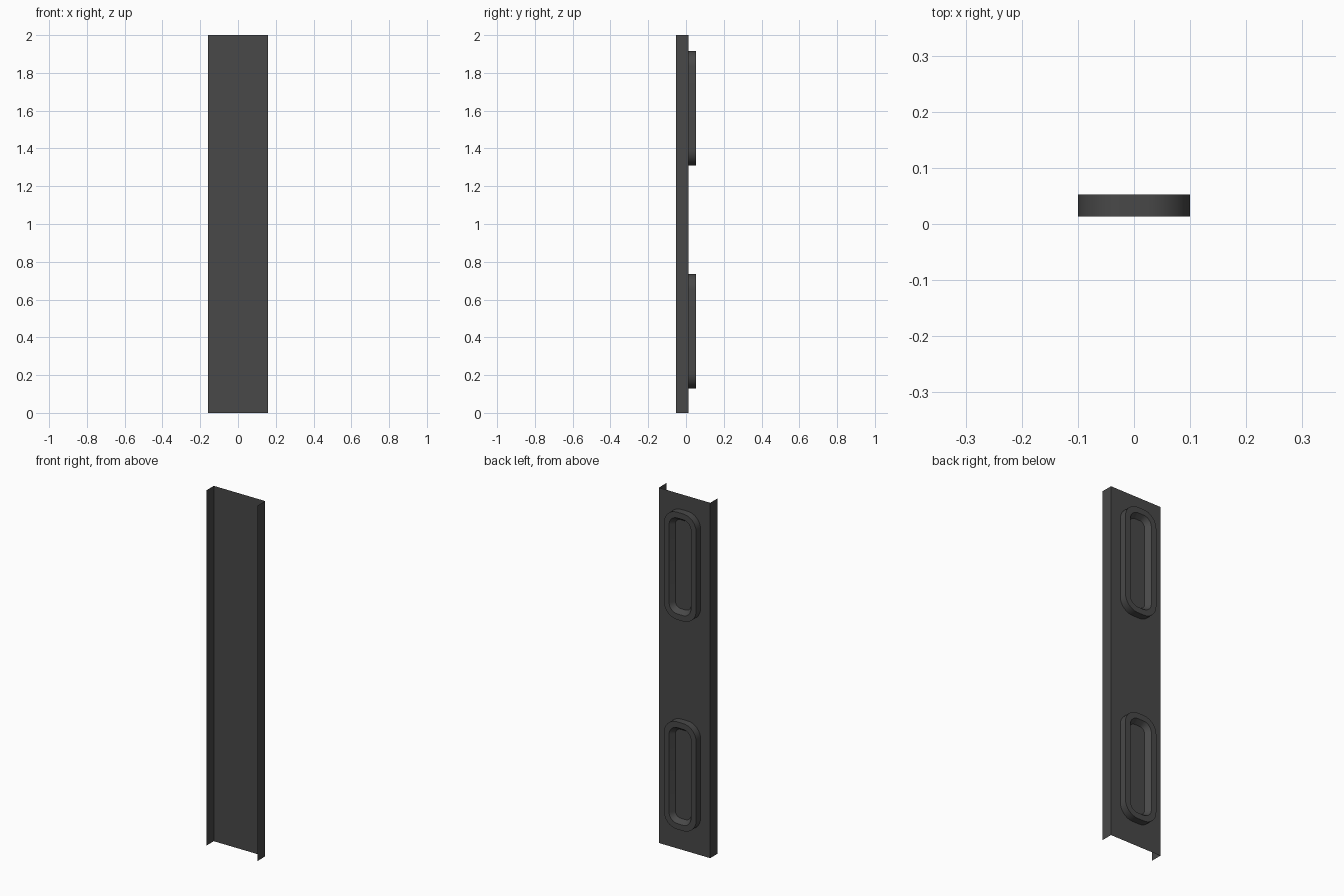
import bpy, bmesh, math

if "Cube" in bpy.data.objects:
    bpy.data.objects.remove(bpy.data.objects["Cube"])

mat = bpy.data.materials.new("dark grey metal")
mat.diffuse_color = (0.065, 0.065, 0.065, 1)
mat.use_nodes = True
mat.node_tree.nodes["Principled BSDF"].inputs["Base Color"].default_value = mat.diffuse_color

W, H, YF, YB, YR = 0.16, 2.0, -0.053, 0.013, 0.053


def finish(bm, name):
    me = bpy.data.meshes.new(name)
    bm.to_mesh(me)
    bm.free()
    me.materials.append(mat)
    ob = bpy.data.objects.new(name, me)
    bpy.context.collection.objects.link(ob)
    return ob


def outline(bm, hw, hh, r, y, zc, n=8):
    """Rounded rectangle loop of vertices in the xz plane."""
    vs = []
    for k, (sx, sz) in enumerate([(1, 1), (-1, 1), (-1, -1), (1, -1)]):
        for i in range(n + 1):
            a = math.pi / 2 * (k + i / n)
            vs.append(bm.verts.new((sx * (hw - r) + r * math.cos(a), y,
                                    zc + sz * (hh - r) + r * math.sin(a))))
    return vs


# Thin sheet channel: side flange, back web, side flange
bm = bmesh.new()
pts = [(-W, YF), (-W, YB), (W, YB), (W, YF)]
rows = [[bm.verts.new((x, y, z)) for x, y in pts] for z in (0, H)]
for i in range(3):
    bm.faces.new((rows[0][i + 1], rows[0][i], rows[1][i], rows[1][i + 1]))
finish(bm, "channel_panel")

# Raised rounded frames with sloping inner walls and a recessed floor
for name, zc in (("lower_frame", 0.4325), ("upper_frame", 1.6125)):
    bm = bmesh.new()
    loops = [outline(bm, 0.10, 0.3025, 0.08, YB, zc),
             outline(bm, 0.10, 0.3025, 0.08, YR, zc),
             outline(bm, 0.068, 0.27, 0.05, YR, zc),
             outline(bm, 0.048, 0.25, 0.032, YB + 0.012, zc)]
    for a, b in zip(loops, loops[1:]):
        for i in range(len(a)):
            j = (i + 1) % len(a)
            bm.faces.new((a[i], a[j], b[j], b[i]))
    bm.faces.new(loops[0])
    bm.faces.new(loops[-1])
    bmesh.ops.recalc_face_normals(bm, faces=bm.faces)
    ob = finish(bm, name)
    bpy.ops.object.select_all(action='DESELECT')
    ob.select_set(True)
    bpy.context.view_layer.objects.active = ob
    bpy.ops.object.shade_smooth_by_angle(angle=math.radians(30))
